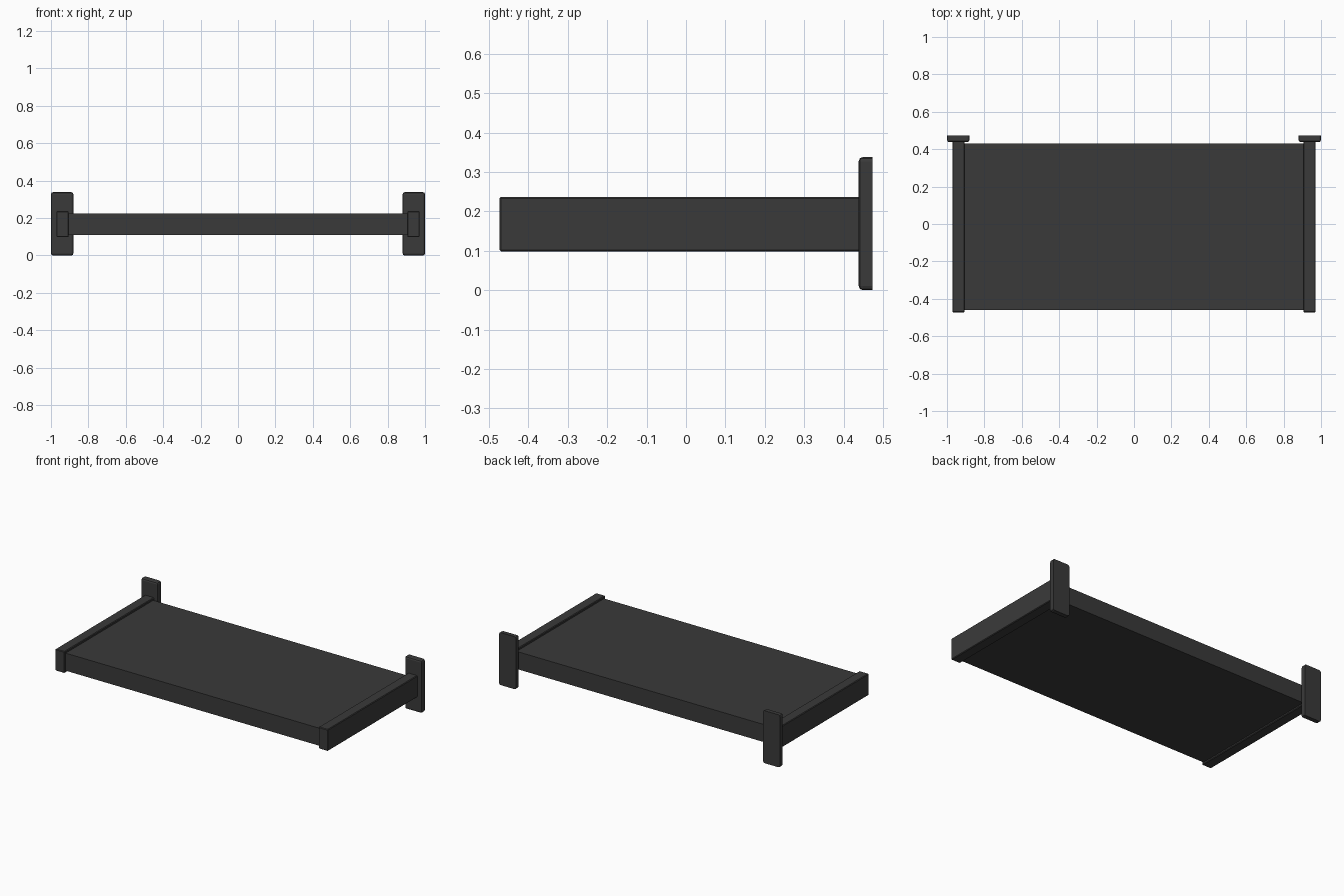
import bpy
import bmesh

cube = bpy.data.objects.get("Cube")
if cube:
    bpy.data.objects.remove(cube, do_unlink=True)

charcoal = bpy.data.materials.new("charcoal")
charcoal.use_nodes = True
colour = (0.042, 0.042, 0.042, 1)
charcoal.diffuse_color = colour
charcoal.node_tree.nodes["Principled BSDF"].inputs["Base Color"].default_value = colour


def block(name, low, high, bevel=0, segments=1, flat_back=False):
    """Box between two corners, bevelled, optionally keeping its back rim sharp."""
    bm = bmesh.new()
    bmesh.ops.create_cube(bm, size=1)
    for v in bm.verts:
        v.co = [a + (b - a) * (c + 0.5) for a, b, c in zip(low, high, v.co)]
    if bevel:
        edges = [e for e in bm.edges
                 if not (flat_back and all(v.co.y > high[1] - 0.001 for v in e.verts))]
        bmesh.ops.bevel(bm, geom=edges, offset=bevel, segments=segments,
                        profile=0.5, affect='EDGES')
    mesh = bpy.data.meshes.new(name)
    bm.to_mesh(mesh)
    bm.free()
    mesh.materials.append(charcoal)
    obj = bpy.data.objects.new(name, mesh)
    bpy.context.collection.objects.link(obj)
    return obj


# Shelf board
block("shelf_board", (-0.91, -0.46, 0.11), (0.91, 0.43, 0.223))

# Side arms and wall plates
for side, centre_arm, centre_plate in (("left", 0.938, 0.94), ("right", -0.938, -0.94)):
    block(side + "_arm", (centre_arm - 0.033, -0.473, 0.098),
          (centre_arm + 0.033, 0.472, 0.237), 0.004)
    block(side + "_wall_plate", (centre_plate - 0.06, 0.438, 0),
          (centre_plate + 0.06, 0.473, 0.338), 0.011, 2, True)
